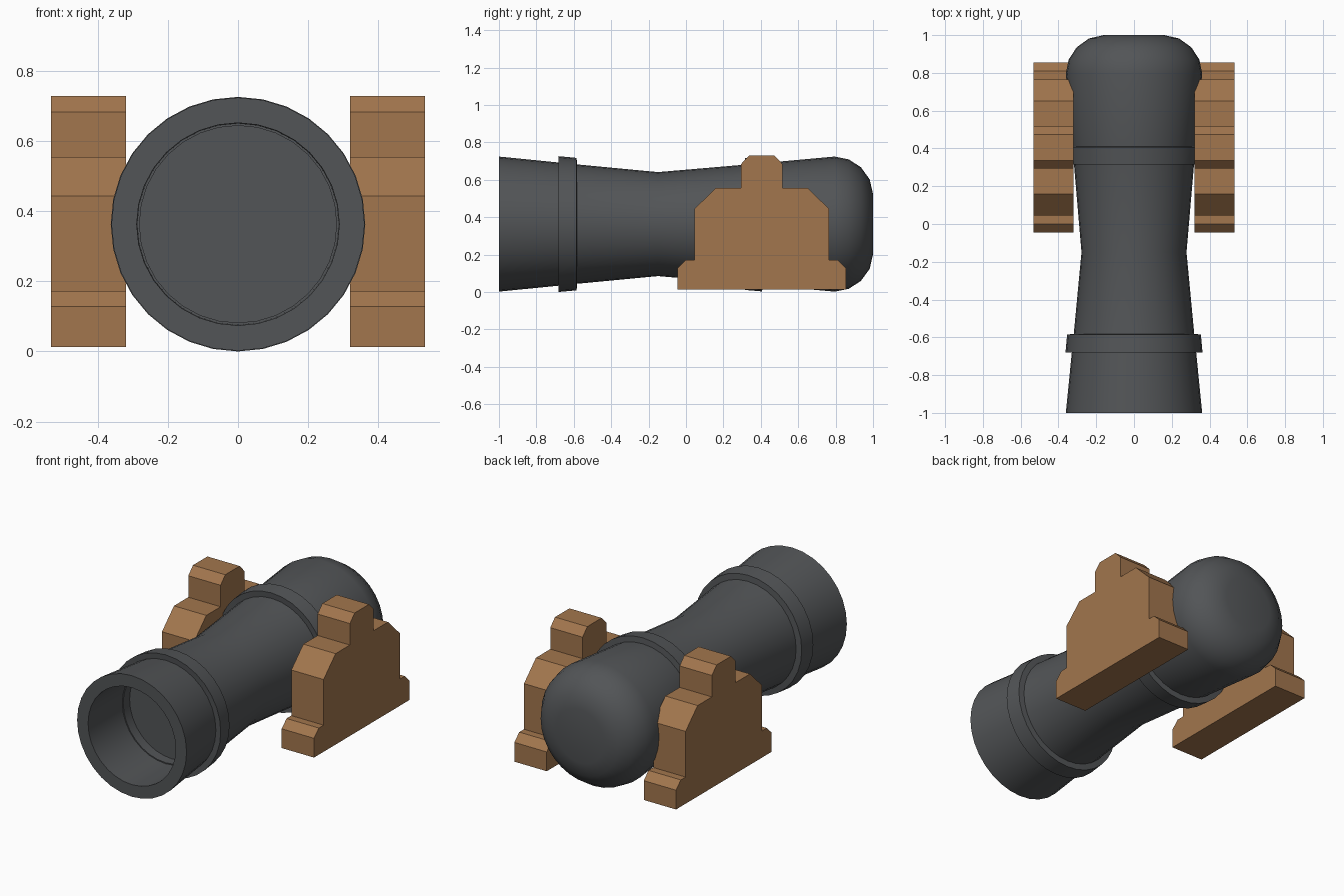
import bpy, bmesh, math
from mathutils import Matrix, Vector

if "Cube" in bpy.data.objects:
    bpy.data.objects.remove(bpy.data.objects["Cube"])

AXIS_Z = 0.363
SIDES = 32


def material(name, color):
    m = bpy.data.materials.new(name)
    m.diffuse_color = (*color, 1)
    m.use_nodes = True
    m.node_tree.nodes["Principled BSDF"].inputs["Base Color"].default_value = m.diffuse_color
    return m


def add_object(name, bm, mat):
    bmesh.ops.recalc_face_normals(bm, faces=bm.faces)
    me = bpy.data.meshes.new(name)
    bm.to_mesh(me)
    bm.free()
    me.materials.append(mat)
    ob = bpy.data.objects.new(name, me)
    bpy.context.collection.objects.link(ob)
    return ob


def lathe(name, profile, mat):
    """Spin (y, radius) points around the barrel axis and cap both ends."""
    bm = bmesh.new()
    rings = []
    for y, r in profile:
        rings.append([bm.verts.new((r * math.sin(2 * math.pi * i / SIDES), y,
                                    AXIS_Z + r * math.cos(2 * math.pi * i / SIDES)))
                      for i in range(SIDES)])
    for a, b in zip(rings, rings[1:]):
        for i in range(SIDES):
            j = (i + 1) % SIDES
            bm.faces.new((a[i], a[j], b[j], b[i]))
    bm.faces.new(rings[0])
    bm.faces.new(rings[-1])
    ob = add_object(name, bm, mat)
    bpy.ops.object.select_all(action='DESELECT')
    ob.select_set(True)
    bpy.context.view_layer.objects.active = ob
    bpy.ops.object.shade_smooth_by_angle(angle=math.radians(32))
    return ob


iron = material("dark_iron", (0.085, 0.09, 0.095))
wood = material("wood", (0.36, 0.18, 0.075))

# Barrel: bore floor, bore wall, muzzle, two raised bands, rounded breech
barrel_profile = [
    (-0.62, 0.281), (-0.68, 0.281), (-0.68, 0.287), (-1.0, 0.289),
    (-1.0, 0.361),
    (-0.678, 0.329), (-0.681, 0.363), (-0.585, 0.354), (-0.582, 0.319),
    (-0.15, 0.278),
    (0.318, 0.318), (0.315, 0.352), (0.407, 0.360), (0.41, 0.326),
    (0.795, 0.361), (0.87, 0.346), (0.935, 0.304), (0.982, 0.239), (1.0, 0.16),
]
lathe("barrel", barrel_profile, iron)

# Carriage sides: stepped half outline, mirrored about its middle, extruded along x
MID_Y = 0.405
half = [(0.45, 0.013), (0.45, 0.128), (0.405, 0.172), (0.36, 0.172), (0.36, 0.444),
        (0.247, 0.555), (0.112, 0.555), (0.112, 0.683), (0.068, 0.729)]
outline = [(MID_Y - d, z) for d, z in half] + [(MID_Y + d, z) for d, z in reversed(half)]
for label, side in (("left", -1), ("right", 1)):
    bm = bmesh.new()
    face = bm.faces.new([bm.verts.new((0.32 * side, y, z)) for y, z in outline])
    ext = bmesh.ops.extrude_face_region(bm, geom=[face])
    verts = [g for g in ext["geom"] if isinstance(g, bmesh.types.BMVert)]
    bmesh.ops.translate(bm, verts=verts, vec=(0.213 * side, 0, 0))
    if not any(len(f.verts) == len(outline) and abs(f.calc_center_median().x) < 0.33
               for f in bm.faces):
        bm.faces.new([min(bm.verts, key=lambda v: (v.co - Vector((0.32 * side, y, z))).length)
                      for y, z in outline])
    add_object("carriage_side_" + label, bm, wood)
